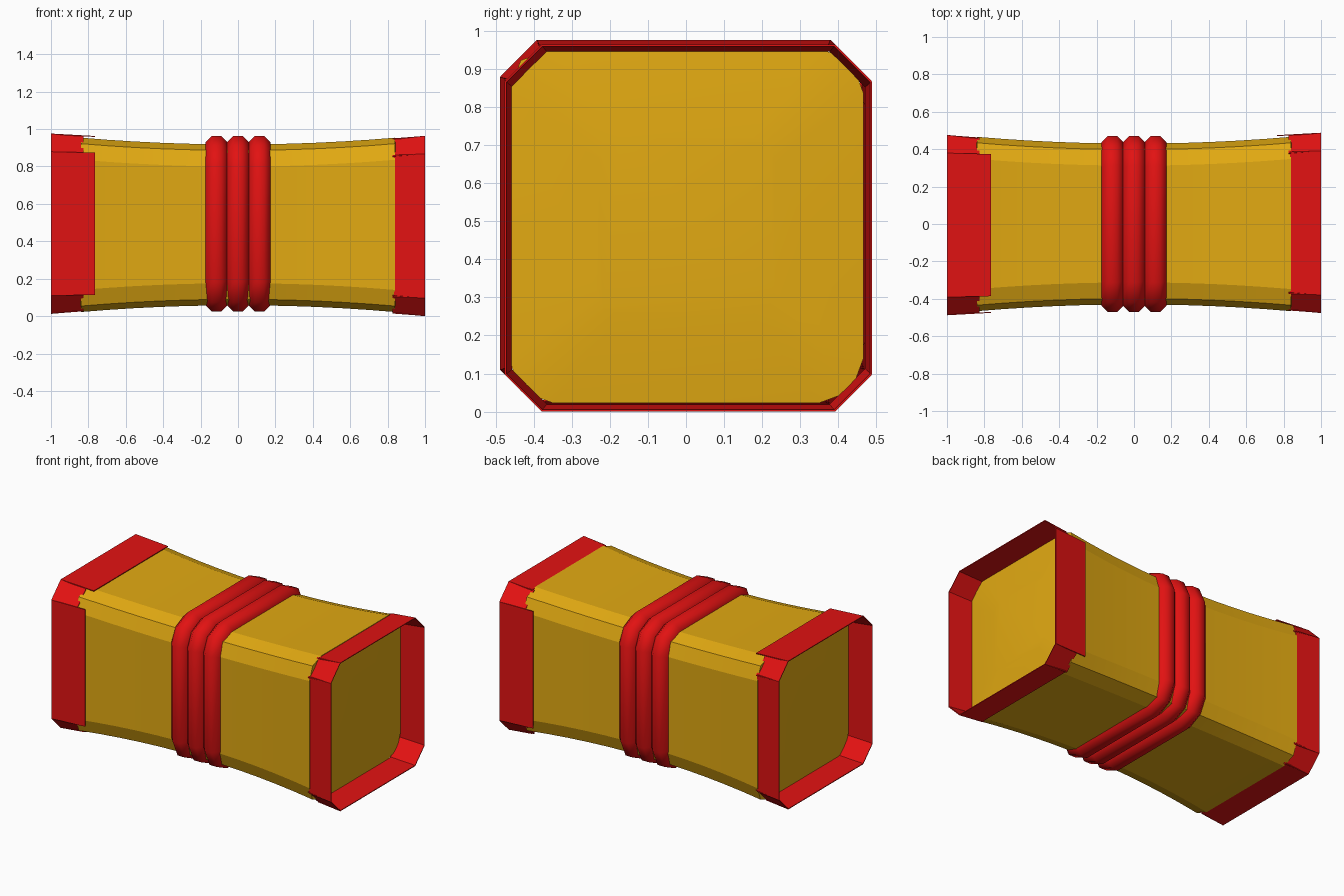
import bpy, bmesh, math
from mathutils import Vector

if "Cube" in bpy.data.objects:
    bpy.data.objects.remove(bpy.data.objects["Cube"])

CZ = 0.488  # height of the long axis


def material(name, rgb):
    m = bpy.data.materials.new(name)
    m.diffuse_color = (*rgb, 1)
    m.use_nodes = True
    m.node_tree.nodes["Principled BSDF"].inputs["Base Color"].default_value = m.diffuse_color
    return m


GOLD = material("gold", (0.76, 0.40, 0.006))
RED = material("red", (0.76, 0.006, 0.006))


def finish(name, bm, mat, angle):
    bmesh.ops.recalc_face_normals(bm, faces=bm.faces)
    me = bpy.data.meshes.new(name)
    bm.to_mesh(me)
    bm.free()
    ob = bpy.data.objects.new(name, me)
    bpy.context.collection.objects.link(ob)
    me.materials.append(mat)
    bpy.ops.object.select_all(action='DESELECT')
    ob.select_set(True)
    bpy.context.view_layer.objects.active = ob
    bpy.ops.object.shade_smooth_by_angle(angle=math.radians(angle))
    return ob


def section(half, flat, knee):
    """Square with two-facet corners, as (y, z) points."""
    quarter = [(half, flat), (knee, knee), (flat, half)]
    pts = []
    for i in range(4):
        for y, z in quarter:
            for _ in range(i):
                y, z = -z, y
            pts.append((y, z))
    return pts


def skin(bm, loops, closed=False):
    n = len(loops[0])
    for k in range(len(loops) if closed else len(loops) - 1):
        a, b = loops[k], loops[(k + 1) % len(loops)]
        for i in range(n):
            j = (i + 1) % n
            bm.faces.new((a[i], a[j], b[j], b[i]))


def body_half(x):
    return 0.43 + 0.036 * (x / 0.84) ** 2


# Waisted body with slightly bulged ends
bm = bmesh.new()
stations = [(-0.865, 0.5)] + [(-0.84 + 0.14 * i, 1) for i in range(13)] + [(0.865, 0.5)]
loops = []
for x, s in stations:
    h = body_half(min(max(x, -0.84), 0.84))
    loops.append([bm.verts.new((x, y * s, CZ + z * s))
                  for y, z in section(h, h - 0.118, h - 0.032)])
skin(bm, loops)
bm.faces.new(loops[0])
bm.faces.new(loops[-1])
finish("body", bm, GOLD, 12)

# Three bands round the waist
for name, cx in (("left_band", -0.115), ("middle_band", 0), ("right_band", 0.115)):
    bm = bmesh.new()
    r = 0.06 / math.cos(math.pi / 8)
    loops = []
    for k in range(8):
        a = math.pi / 8 + k * math.pi / 4
        d = r * math.sin(a)
        loops.append([bm.verts.new((cx + r * math.cos(a), y, CZ + 0.006 + z))
                      for y, z in section(0.41 + d, 0.30 + d * 0.2, 0.375 + d * 0.75)])
    skin(bm, loops, closed=True)
    finish(name, bm, RED, 50)


def plate(name, end, turn, inner, width_in, width_out, r_in, r_out):
    """Thin flaring plate, turned about the long axis."""
    bm = bmesh.new()
    c, s = math.cos(turn), math.sin(turn)
    shift = 0.006 * end
    corners = [(inner, -width_in, r_in), (inner, width_in, r_in),
               (1, width_out, r_out), (1, -width_out, r_out)]
    layers = []
    for t in (0, 0.005):
        layers.append([bm.verts.new((end * x, c * (r - t) - s * w + shift,
                                     CZ + s * (r - t) + c * w - shift))
                       for x, w, r in corners])
    skin(bm, layers)
    bm.faces.new(layers[0])
    bm.faces.new(layers[1])
    finish(name, bm, RED, 20)


# Flared end plates: wide ones on the sides, narrow ones on the corners
SIDES = ("back", "top", "front", "bottom")
WRAPPED = {(-1, "front"), (-1, "top"), (1, "back")}  # these lap over the body
for end, label in ((-1, "left"), (1, "right")):
    for i, side in enumerate(SIDES):
        wraps = (end, side) in WRAPPED
        inner = 0.765 if wraps else 0.835
        r_in = 0.469 if wraps else 0.468
        plate(f"{label}_{side}_plate", end, i * math.pi / 2, inner,
              0.38, 0.385, r_in, 0.482)
        plate(f"{label}_{side}_corner_plate", end, (i + 0.5) * math.pi / 2, 0.825,
              0.068, 0.068, 0.594, 0.613)
